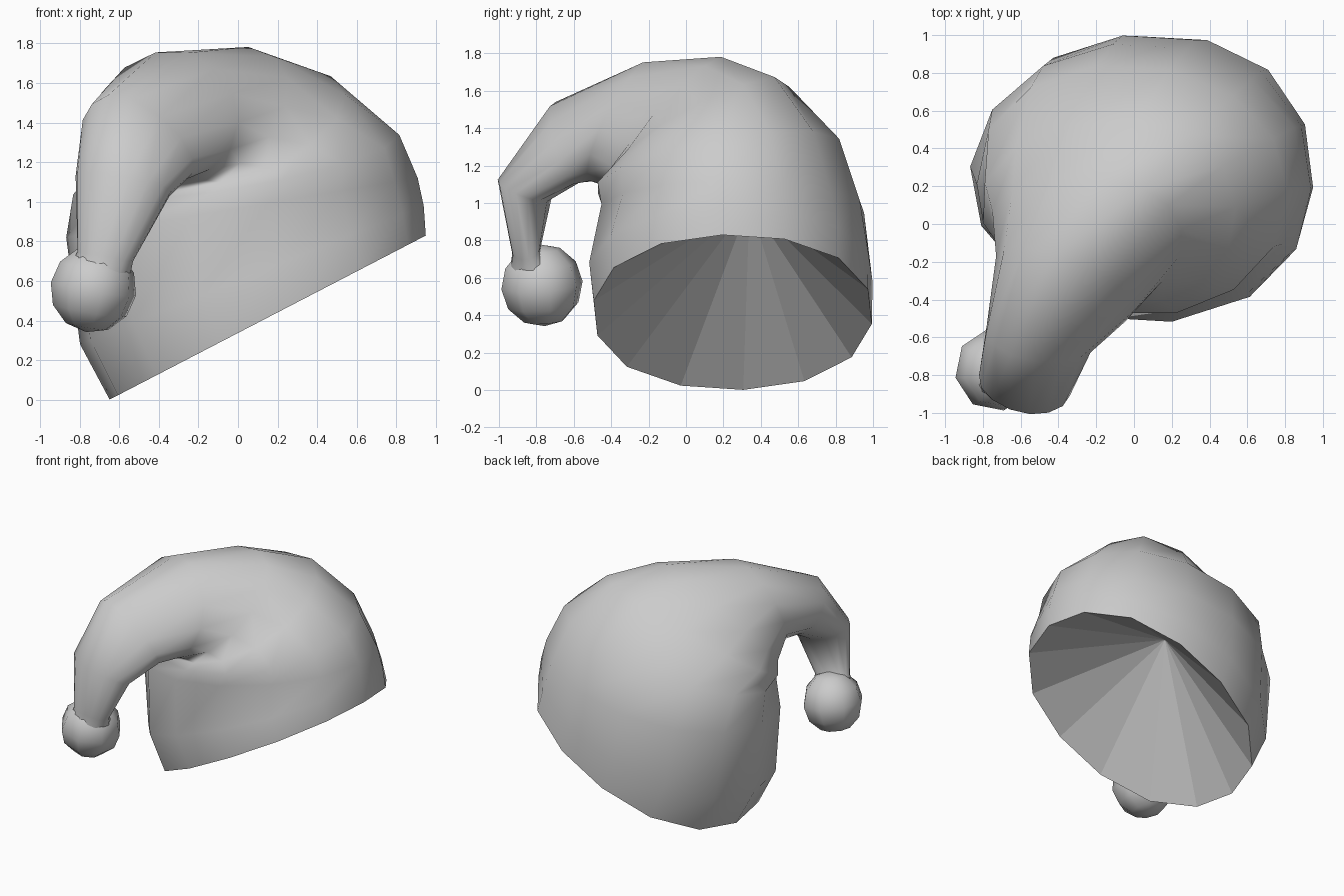
import bpy, bmesh
from math import sin, cos, pi, radians
from mathutils import Vector

SIDES = 14

cube = bpy.data.objects.get("Cube")
if cube:
    bpy.data.objects.remove(cube)

grey = bpy.data.materials.new("plain grey")
grey.use_nodes = True
colour = (0.6, 0.6, 0.6, 1)
grey.diffuse_color = colour
grey.node_tree.nodes["Principled BSDF"].inputs["Base Color"].default_value = colour


def make_object(name, bm, smooth):
    mesh = bpy.data.meshes.new(name)
    bm.to_mesh(mesh)
    bm.free()
    for poly in mesh.polygons:
        poly.use_smooth = smooth
    mesh.materials.append(grey)
    obj = bpy.data.objects.new(name, mesh)
    bpy.context.scene.collection.objects.link(obj)
    return obj


def body_ring(centre, u, v, square):
    """Tilted ellipse with half axes u and v and slightly squared corners."""
    c, u, v = Vector(centre), Vector(u), Vector(v)
    points = []
    for i in range(SIDES):
        a = 2 * pi * i / SIDES - radians(30)
        points.append(c + (u * cos(a) + v * sin(a)) * (1 + square * sin(2 * a) ** 2))
    return points


def fold_ring(outer, inner, east, west):
    """Rounded ring through four points of the bend."""
    outer, inner, east, west = map(Vector, (outer, inner, east, west))
    c = (outer + inner) / 2
    points = []
    for i in range(SIDES):
        a = 2 * pi * i / SIDES
        side = east - c if cos(a) > 0 else west - c
        points.append(c + side * abs(cos(a)) + (outer - c) * sin(a))
    return points


# Tilted brim and lower body
rings = [
    body_ring((0.15, 0.25, 0.415), (0.8, 0, 0.415), (0, 0.75, 0), 0.03),
    body_ring((0.07, 0.24, 0.63), (0.87, 0, 0.35), (0, 0.765, 0), 0.015),
    body_ring((0.02, 0.25, 0.97), (0.89, 0, 0.15), (0, 0.71, 0), 0),
]
# Crown folding over to the front, then the hanging tail
rings += [fold_ring(*args) for args in (
    ((0.38, 0.76, 1.37), (-0.28, -0.42, 1.03), (0.74, -0.12, 1.27), (-0.77, 0.5, 1.1)),
    ((0.2, 0.53, 1.67), (-0.2, -0.39, 1.08), (0.5, -0.13, 1.42), (-0.79, 0.22, 1.19)),
    ((-0.03, 0.21, 1.78), (-0.25, -0.41, 1.09), (0.24, -0.17, 1.48), (-0.75, 0.07, 1.28)),
    ((-0.33, -0.2, 1.77), (-0.36, -0.49, 1.12), (0, -0.46, 1.4), (-0.73, -0.17, 1.41)),
    ((-0.6, -0.72, 1.55), (-0.47, -0.56, 1.13), (-0.23, -0.68, 1.22), (-0.78, -0.54, 1.32)),
    ((-0.6, -1.0, 1.13), (-0.53, -0.73, 1.01), (-0.34, -0.91, 1.05), (-0.82, -0.8, 1.13)),
    ((-0.66, -0.93, 0.73), (-0.68, -0.78, 0.77), (-0.53, -0.84, 0.7), (-0.81, -0.86, 0.75)),
    ((-0.71, -0.95, 0.6), (-0.71, -0.65, 0.6), (-0.55, -0.8, 0.6), (-0.88, -0.8, 0.6)),
)]

bm = bmesh.new()
loops = [[bm.verts.new(p) for p in r] for r in rings]
for low, high in zip(loops, loops[1:]):
    for i in range(SIDES):
        j = (i + 1) % SIDES
        bm.faces.new((low[i], low[j], high[j], high[i]))
make_object("hat_body", bm, True)

# Hollow underside, a faceted cone
bm = bmesh.new()
rim = [bm.verts.new(p) for p in rings[0]]
apex = bm.verts.new((0, 0.34, 1.0))
for i in range(SIDES):
    bm.faces.new((rim[(i + 1) % SIDES], rim[i], apex))
make_object("hat_lining", bm, False)

# Bobble on the tail end
bm = bmesh.new()
bmesh.ops.create_uvsphere(bm, u_segments=8, v_segments=6, radius=0.222)
bobble = make_object("bobble", bm, True)
bobble.location = (-0.73, -0.77, 0.56)
bobble.rotation_euler = (0.1, 0.15, 0.2)
